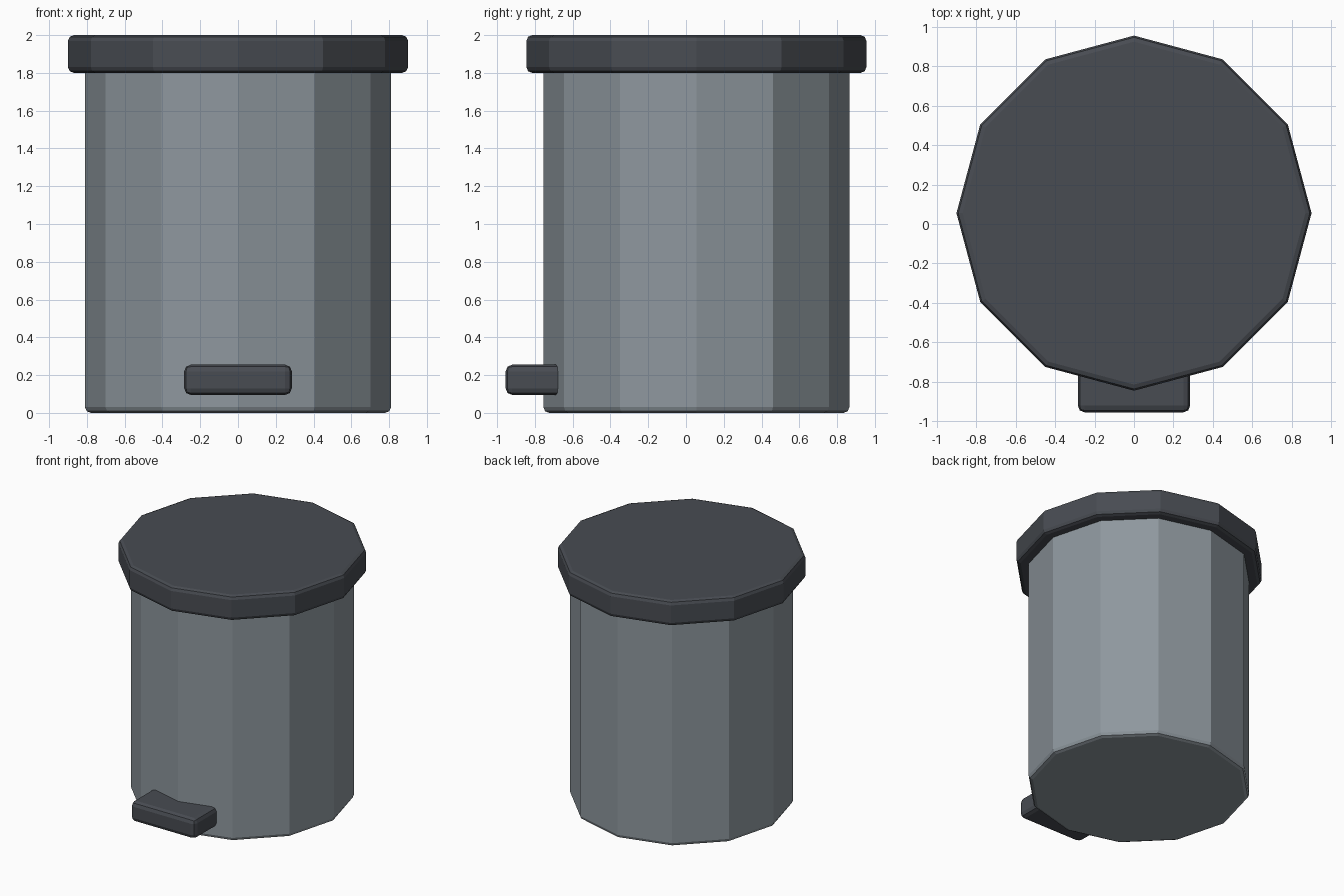
import bpy, bmesh
from math import radians
from mathutils import Matrix

if "Cube" in bpy.data.objects:
    bpy.data.objects.remove(bpy.data.objects["Cube"])

CY = 0.055  # centre of the round parts, behind the pedal


def material(name, color):
    m = bpy.data.materials.new(name)
    m.diffuse_color = (*color, 1)
    m.use_nodes = True
    m.node_tree.nodes["Principled BSDF"].inputs["Base Color"].default_value = m.diffuse_color
    return m


def finish(name, bm, mat):
    mesh = bpy.data.meshes.new(name)
    bm.to_mesh(mesh)
    bm.free()
    mesh.materials.append(mat)
    ob = bpy.data.objects.new(name, mesh)
    bpy.context.collection.objects.link(ob)
    return ob


def drum(name, radius, z0, z1, bevel, mat):
    """Twelve-sided drum with bevelled rims, a corner facing front."""
    bm = bmesh.new()
    bmesh.ops.create_cone(bm, cap_ends=True, segments=12, radius1=radius,
                          radius2=radius, depth=z1 - z0,
                          matrix=Matrix.Translation((0, CY, (z0 + z1) / 2)))
    rims = [e for e in bm.edges if abs(e.verts[0].co.z - e.verts[1].co.z) < 1e-4]
    bmesh.ops.bevel(bm, geom=rims, offset=bevel, segments=2, profile=0.5,
                    affect='EDGES', clamp_overlap=True)
    return finish(name, bm, mat)


steel = material("steel_grey", (0.27, 0.31, 0.34))
dark = material("dark_plastic", (0.065, 0.072, 0.085))

# Bin body and overhanging lid
drum("body", 0.81, 0.0, 1.83, 0.03, steel)
drum("lid", 0.90, 1.80, 2.0, 0.03, dark)

# Foot pedal, running into the body
bm = bmesh.new()
bmesh.ops.create_cube(bm, size=1, matrix=Matrix.Translation((0, -0.755, 0.175))
                      @ Matrix.Diagonal((0.57, 0.40, 0.16, 1)))
bmesh.ops.bevel(bm, geom=bm.edges[:], offset=0.035, segments=2, profile=0.5,
                affect='EDGES', clamp_overlap=True)
finish("pedal", bm, dark)
